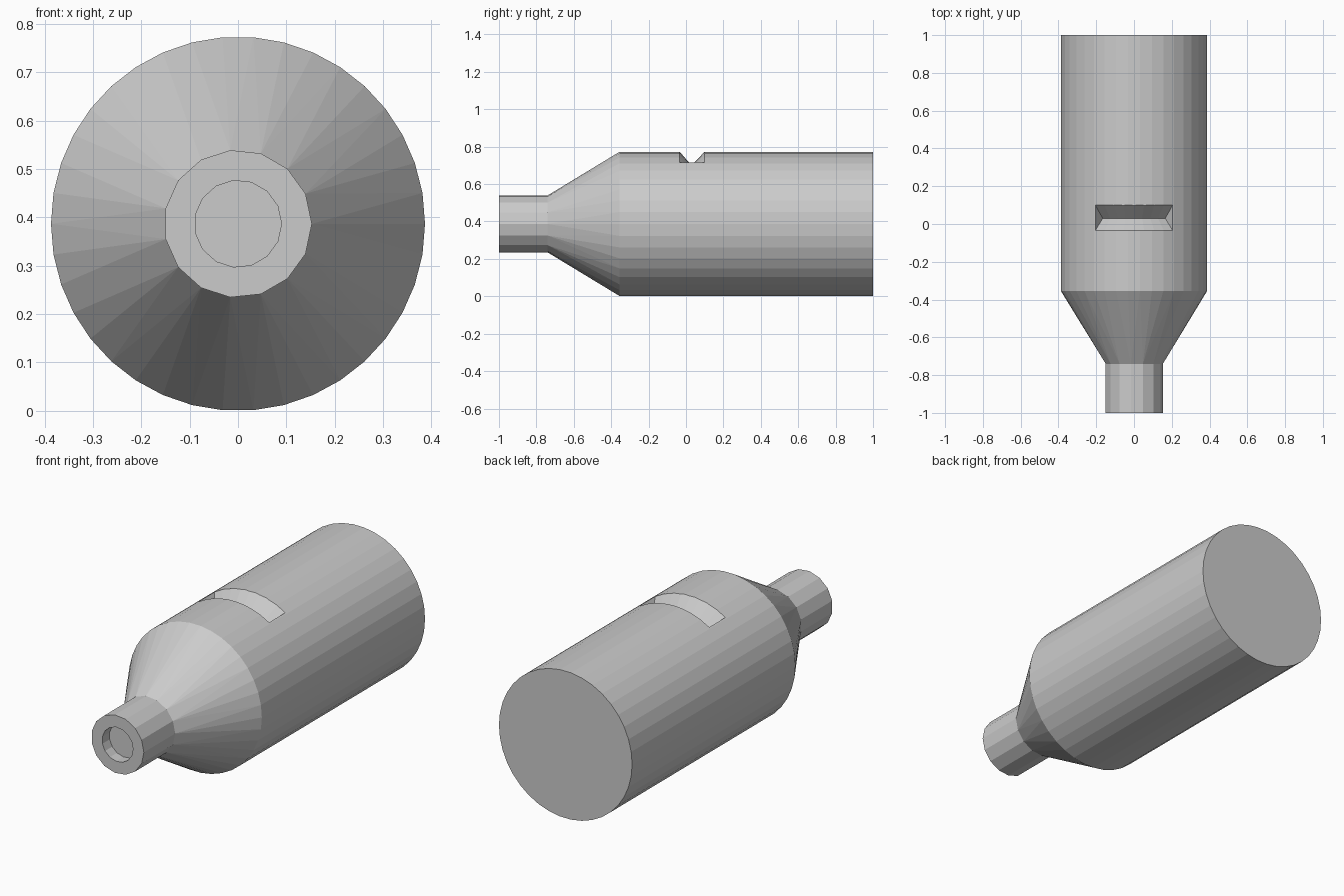
import bpy
import bmesh
from math import sin, cos, pi, radians

if "Cube" in bpy.data.objects:
    bpy.data.objects.remove(bpy.data.objects["Cube"])

AXIS_Z = 0.387
BODY_R = 0.387

grey = bpy.data.materials.new("plain_grey")
grey.use_nodes = True
grey.diffuse_color = (0.6, 0.6, 0.6, 1)
grey.node_tree.nodes["Principled BSDF"].inputs["Base Color"].default_value = (0.6, 0.6, 0.6, 1)


def finish(bm, name):
    bmesh.ops.recalc_face_normals(bm, faces=bm.faces)
    mesh = bpy.data.meshes.new(name)
    bm.to_mesh(mesh)
    bm.free()
    mesh.materials.append(grey)
    obj = bpy.data.objects.new(name, mesh)
    bpy.context.collection.objects.link(obj)
    return obj


def ring_edges(bm, y, radius, sides):
    verts = [bm.verts.new((radius * cos(2 * pi * i / sides), y,
                           AXIS_Z + radius * sin(2 * pi * i / sides)))
             for i in range(sides)]
    return [bm.edges.new((verts[i - 1], verts[i])) for i in range(sides)]


# Cylinder, tapered shoulder, neck and blind bore as one closed skin
bm = bmesh.new()
rings = [ring_edges(bm, *spec) for spec in (
    (1.0, BODY_R, 38), (-0.355, BODY_R, 38),
    (-0.74, 0.153, 15), (-1.0, 0.153, 15),
    (-1.0, 0.09, 15), (-0.94, 0.09, 15))]
for a, b in zip(rings, rings[1:]):
    bmesh.ops.bridge_loops(bm, edges=a + b)
for end in (rings[0], rings[-1]):
    bmesh.ops.edgeloop_fill(bm, edges=end)
body = finish(bm, "bottle_body")

# V-shaped groove cutter swept over the top of the cylinder
bm = bmesh.new()
section = [(-0.10, 0.462), (0.03, 0.312), (0.17, 0.462)]
steps = 8
sweep = []
for i in range(steps + 1):
    a = radians(-32 + 64 * i / steps)
    sweep.append([bm.verts.new((r * sin(a), y, AXIS_Z + r * cos(a)))
                  for y, r in section])
for p, q in zip(sweep, sweep[1:]):
    for j in range(3):
        bm.faces.new((p[j - 1], p[j], q[j], q[j - 1]))
bm.faces.new(sweep[0])
bm.faces.new(sweep[-1])
cutter = finish(bm, "groove_cutter")
cutter.hide_render = True

# Cut the groove, then discard the cutter
cut = body.modifiers.new("groove", 'BOOLEAN')
cut.operation = 'DIFFERENCE'
cut.solver = 'EXACT'
cut.object = cutter
bpy.context.view_layer.objects.active = body
body.select_set(True)
bpy.ops.object.modifier_apply(modifier=cut.name)
bpy.data.objects.remove(cutter)
